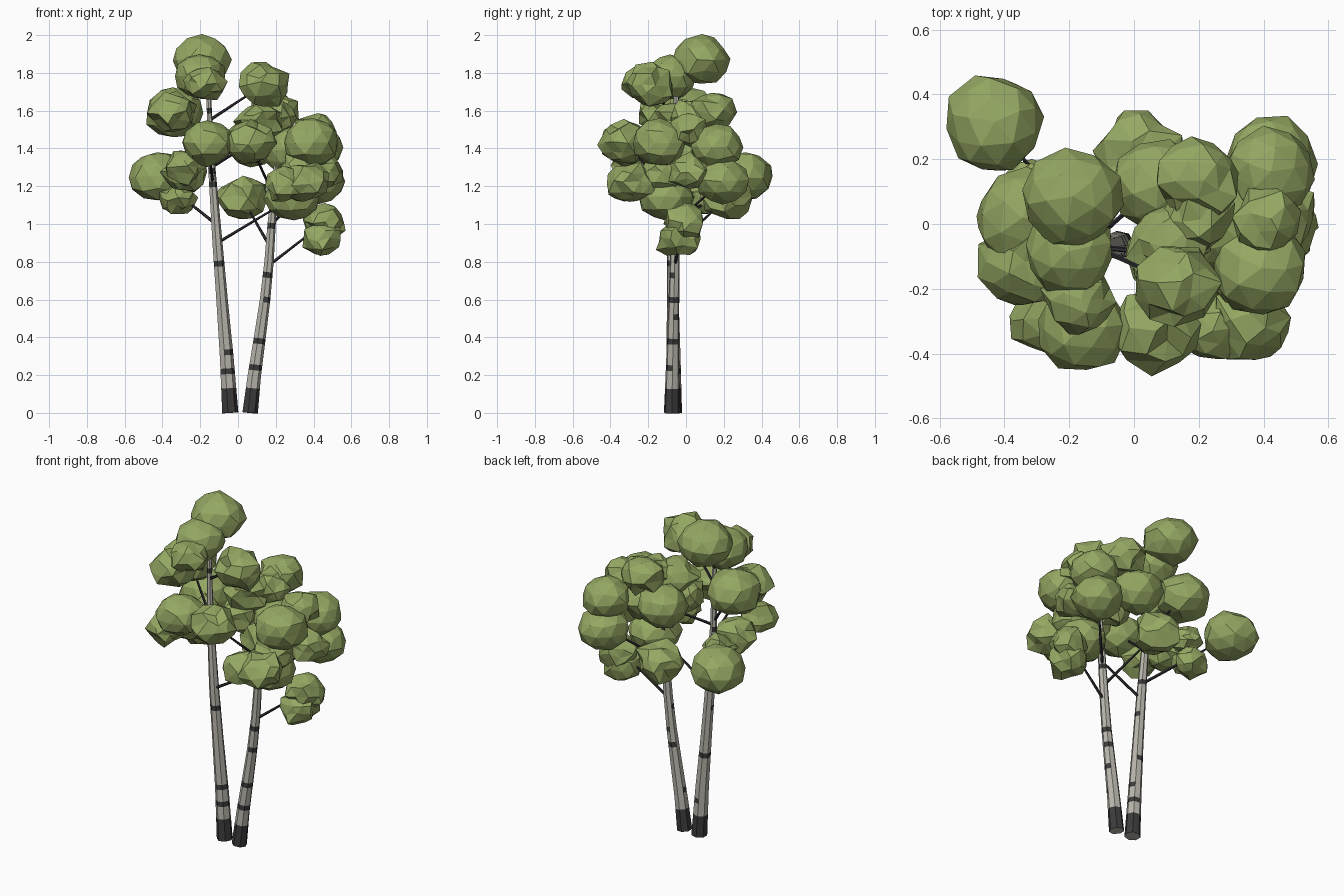
import bpy
import bmesh
import math
import random
from mathutils import Vector

random.seed(7)

default_cube = bpy.data.objects.get("Cube")
if default_cube:
    bpy.data.objects.remove(default_cube, do_unlink=True)


def make_material(name, red, green, blue):
    material = bpy.data.materials.new(name)
    material.use_nodes = True
    colour = (red, green, blue, 1)
    material.diffuse_color = colour
    shader = material.node_tree.nodes["Principled BSDF"]
    shader.inputs["Base Color"].default_value = colour
    shader.inputs["Roughness"].default_value = 0.9
    return material


leaf_green = make_material("leaf green", 0.30, 0.39, 0.125)
pale_bark = make_material("pale bark", 0.48, 0.465, 0.41)
dark_bark = make_material("dark bark", 0.045, 0.045, 0.045)
twig_black = make_material("twig black", 0.028, 0.028, 0.034)


def finish_object(name, mesh_builder, materials):
    mesh = bpy.data.meshes.new(name)
    bmesh.ops.recalc_face_normals(mesh_builder, faces=mesh_builder.faces)
    mesh_builder.to_mesh(mesh)
    mesh_builder.free()
    for material in materials:
        mesh.materials.append(material)
    created = bpy.data.objects.new(name, mesh)
    bpy.context.collection.objects.link(created)
    return created


def sweep(builder, stations, sides, marked=None):
    """Skin a tapering tube through (centre, radius) stations; flat cross-sections."""
    rings = []
    start, end = stations[0][0], stations[-1][0]
    tilt = Vector((0, 0, 1)).rotation_difference(end - start)
    for centre, radius in stations:
        ring = []
        for side in range(sides):
            angle = math.tau * side / sides
            offset = Vector((math.cos(angle), math.sin(angle), 0)) * radius
            ring.append(builder.verts.new(centre + tilt @ offset))
        rings.append(ring)
    for level, (low, high) in enumerate(zip(rings, rings[1:])):
        for side in range(sides):
            after = (side + 1) % sides
            face = builder.faces.new((low[side], low[after], high[after], high[side]))
            if marked and marked(level, side):
                face.material_index = 1
    builder.faces.new(rings[0][::-1])
    builder.faces.new(rings[-1])


def follow(profile, height):
    """Interpolate (z, x, y, radius) profile points at a height."""
    for low, high in zip(profile, profile[1:]):
        if height <= high[0]:
            break
    mix = (height - low[0]) / (high[0] - low[0])
    x, y, radius = (a + (b - a) * mix for a, b in zip(low[1:], high[1:]))
    return Vector((x, y, height)), radius


def trunk(name, profile, bands):
    """Bark tube with a dark foot and dark bands (height, first side, side count)."""
    sides = 7
    foot = 0.13
    cuts = {point[0] for point in profile} | {foot}
    for height, first, count in bands:
        cuts |= {height - 0.015, height + 0.015}
    cuts = sorted(cuts)

    def is_dark(level, side):
        middle = (cuts[level] + cuts[level + 1]) / 2
        if middle < foot:
            return True
        return any(abs(middle - height) < 0.015 and (side - first) % sides < count
                   for height, first, count in bands)

    builder = bmesh.new()
    sweep(builder, [follow(profile, cut) for cut in cuts], sides, is_dark)
    return finish_object(name, builder, [pale_bark, dark_bark])


# Trunks
right_profile = [(0, -0.043, -0.065, 0.045), (0.3, -0.062, -0.066, 0.038),
                 (0.6, -0.086, -0.07, 0.032), (0.9, -0.11, -0.072, 0.028),
                 (1.3, -0.14, -0.065, 0.02), (1.78, -0.16, -0.05, 0.011)]
left_profile = [(0, 0.062, -0.075, 0.043), (0.2, 0.085, -0.072, 0.037),
                (0.4, 0.114, -0.068, 0.033), (0.6, 0.142, -0.064, 0.029),
                (0.8, 0.163, -0.06, 0.026), (1.0, 0.177, -0.06, 0.023),
                (1.4, 0.21, -0.05, 0.012)]
trunk("right_trunk", right_profile,
      [(0.22, 4, 5), (0.32, 5, 3), (0.5, 1, 3), (0.79, 3, 5),
       (1.0, 0, 3), (1.21, 4, 4), (1.28, 2, 5), (1.6, 3, 4)])
trunk("left_trunk", left_profile,
      [(0.24, 3, 4), (0.38, 4, 4), (0.51, 0, 3), (0.6, 5, 4),
       (0.73, 3, 4), (0.99, 4, 5), (1.2, 2, 4)])

# Leaf clumps: x, y, z and radius, grouped by bough
boughs = {
    "crown": [(-0.19, 0.08, 1.87, 0.155), (-0.2, -0.08, 1.78, 0.14),
              (-0.17, -0.23, 1.75, 0.11)],
    "upper_front": [(0.14, -0.19, 1.74, 0.135)],
    "upper_right": [(-0.34, 0.02, 1.59, 0.155), (-0.34, -0.12, 1.59, 0.13)],
    "far_back": [(-0.43, 0.31, 1.25, 0.155)],
    "lower_right": [(-0.28, -0.29, 1.3, 0.11), (-0.31, 0.09, 1.13, 0.1),
                    (-0.28, -0.08, 1.27, 0.12), (-0.29, 0.1, 1.26, 0.09)],
    "front": [(-0.16, -0.32, 1.43, 0.14), (0.06, -0.33, 1.43, 0.13)],
    "middle": [(0.07, 0.12, 1.43, 0.145), (0.11, -0.06, 1.54, 0.125),
               (0.27, 0, 1.39, 0.145), (0.08, -0.1, 1.41, 0.11)],
    "upper_left": [(0.2, 0.14, 1.59, 0.13), (0.2, 0.02, 1.57, 0.11),
                   (0.41, 0.02, 1.5, 0.11)],
    "left": [(0.39, -0.14, 1.43, 0.15), (0.42, 0.19, 1.23, 0.145),
             (0.42, 0.16, 1.41, 0.14), (0.45, 0.02, 1.28, 0.115)],
    "lower_left": [(0.29, -0.11, 1.14, 0.15), (0.36, -0.29, 1.22, 0.13),
                   (0.24, -0.32, 1.21, 0.105), (0.33, -0.13, 1.27, 0.125)],
    "back": [(0.02, 0.22, 1.14, 0.13)],
    "lowest": [(0.46, -0.01, 1.01, 0.115), (0.44, -0.04, 0.92, 0.115)],
}


def leaf_clump(builder, x, y, z, radius):
    """Faceted ball, flattened a little; smaller clumps are more crumpled."""
    rough = 0.06 if radius >= 0.14 else 0.17
    spin = random.uniform(0, math.tau)
    ball = bmesh.ops.create_icosphere(builder, subdivisions=2, radius=radius)
    for vertex in ball["verts"]:
        push = 1 + random.uniform(-rough, rough * 0.6)
        across = vertex.co * push
        turned = Vector((across.x * math.cos(spin) - across.y * math.sin(spin),
                         across.x * math.sin(spin) + across.y * math.cos(spin),
                         across.z * 0.86))
        slip = [random.uniform(-rough, rough) * radius * 0.7 for axis in range(3)]
        vertex.co = turned + Vector(slip) + Vector((x, y, z))


for bough, clumps in boughs.items():
    builder = bmesh.new()
    for clump in clumps:
        leaf_clump(builder, *clump)
    finish_object(bough + "_leaves", builder, [leaf_green])

# Branches: trunk profile, height where it leaves, bough it reaches, clump index
branches = [
    (right_profile, 0.9, "lower_left", 0), (right_profile, 1.0, "far_back", 0),
    (right_profile, 1.22, "front", 0), (right_profile, 1.32, "upper_right", 0),
    (right_profile, 1.55, "upper_front", 0), (right_profile, 1.65, "crown", 0),
    (right_profile, 1.3, "middle", 0),
    (left_profile, 0.78, "lowest", 0), (left_profile, 0.88, "back", 0),
    (left_profile, 1.0, "left", 1), (left_profile, 1.05, "lower_left", 1),
    (left_profile, 1.2, "left", 0), (left_profile, 1.15, "front", 1),
    (left_profile, 1.35, "upper_left", 0),
]
for profile, height, bough, index in branches:
    root, girth = follow(profile, height)
    tip = Vector(boughs[bough][index][:3])
    builder = bmesh.new()
    sweep(builder, [(root, 0.009), (root.lerp(tip, 0.5), 0.007), (tip, 0.004)], 5)
    finish_object(bough + "_branch", builder, [twig_black])
